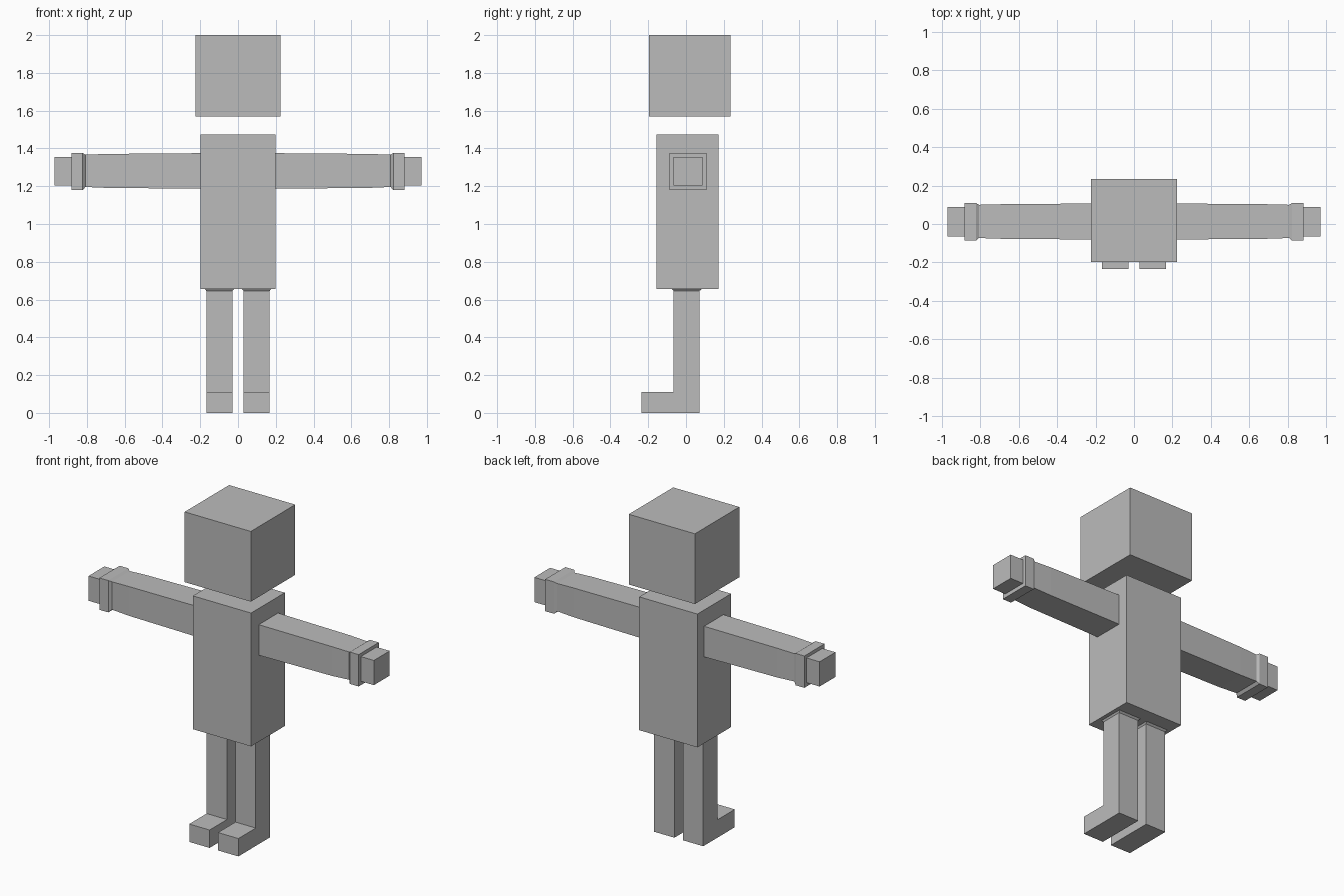
import bpy
import bmesh
import math
from mathutils import Vector

if "Cube" in bpy.data.objects:
    bpy.data.objects.remove(bpy.data.objects["Cube"])

grey = bpy.data.materials.new("plain grey")
grey.diffuse_color = (0.5, 0.5, 0.5, 1)
grey.use_nodes = True
grey.node_tree.nodes["Principled BSDF"].inputs["Base Color"].default_value = grey.diffuse_color


def finish(name, bm):
    """Clean the mesh and add it to the scene as a flat-shaded object."""
    bmesh.ops.recalc_face_normals(bm, faces=bm.faces)
    mesh = bpy.data.meshes.new(name)
    bm.to_mesh(mesh)
    bm.free()
    mesh.materials.append(grey)
    obj = bpy.data.objects.new(name, mesh)
    bpy.context.collection.objects.link(obj)
    return obj


def loft(rings):
    """Skin a closed solid through a list of four-point rings."""
    bm = bmesh.new()
    loops = [[bm.verts.new(p) for p in ring] for ring in rings]
    for a, b in zip(loops, loops[1:]):
        for i in range(4):
            j = (i + 1) % 4
            bm.faces.new((a[i], a[j], b[j], b[i]))
    bm.faces.new(loops[0][::-1])
    bm.faces.new(loops[-1])
    bmesh.ops.recalc_face_normals(bm, faces=bm.faces)
    return bm


def ring_z(z, x0, x1, y0, y1):
    return [(x0, y0, z), (x1, y0, z), (x1, y1, z), (x0, y1, z)]


def ring_x(x, y0, y1, z0, z1):
    return [(x, y0, z0), (x, y1, z0), (x, y1, z1), (x, y0, z1)]


def box(name, x, y0, y1, z0, z1):
    return finish(name, loft([ring_z(z, -x, x, y0, y1) for z in (z0, z1)]))


# Head floats above the torso
box("head", 0.225, -0.197, 0.235, 1.568, 2.0)
box("torso", 0.198, -0.156, 0.172, 0.655, 1.475)

for side, s in (("left", 1), ("right", -1)):
    # Tapered sleeve, flared cuff and hand in one solid
    sections = [
        (0.190, -0.081, 0.107, 1.187, 1.375),
        (0.690, -0.077, 0.103, 1.191, 1.371),
        (0.808, -0.073, 0.100, 1.196, 1.367),
        (0.822, -0.087, 0.109, 1.180, 1.376),
        (0.882, -0.087, 0.109, 1.180, 1.376),
        (0.882, -0.066, 0.088, 1.204, 1.356),
        (0.971, -0.066, 0.088, 1.204, 1.356),
    ]
    finish(side + "_arm", loft([ring_x(s * x, *r) for x, *r in sections]))

    # Leg with a small flare at the hip
    inner, outer, back, front = 0.029, 0.167, 0.071, -0.066
    bm = loft([
        ring_z(0.0, s * inner, s * outer, front, back),
        ring_z(0.11, s * inner, s * outer, front, back),
        ring_z(0.645, s * inner, s * outer, front, back),
        ring_z(0.656, s * (inner - 0.008), s * (outer + 0.008), front - 0.008, back + 0.012),
    ])
    # Foot pulled forward from the lowest front face
    toe = next(f for f in bm.faces
               if f.normal.y < -0.9 and f.calc_center_median().z < 0.1)
    new = bmesh.ops.extrude_discrete_faces(bm, faces=[toe])["faces"][0]
    bmesh.ops.translate(bm, verts=new.verts, vec=Vector((0, -0.235 - front, 0)))
    bmesh.ops.remove_doubles(bm, verts=bm.verts, dist=1e-5)
    # Merge the flat side panels so each side is one L-shaped face
    bmesh.ops.dissolve_limit(bm, angle_limit=math.radians(1),
                             verts=bm.verts, edges=bm.edges)
    finish(side + "_leg", bm)
